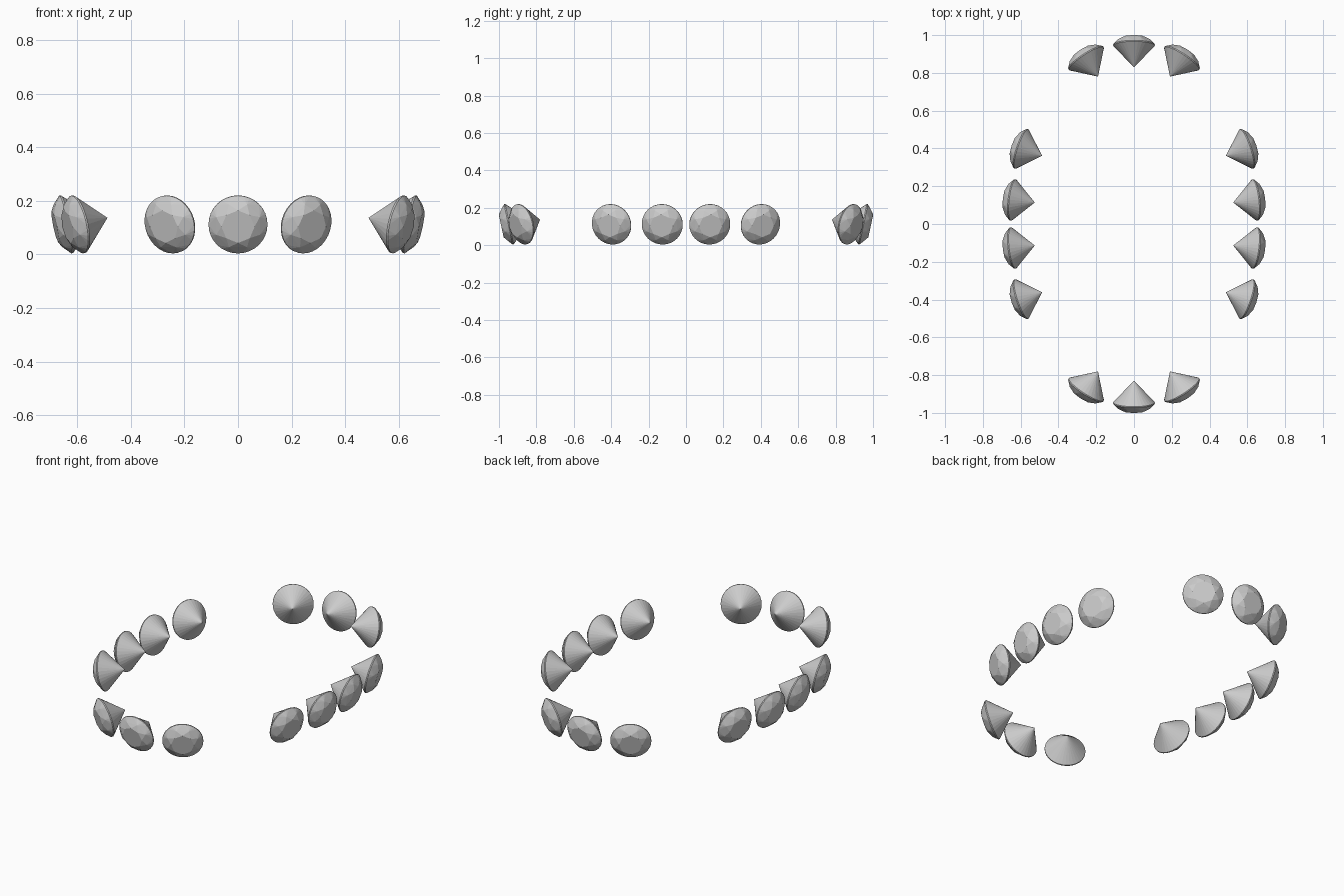
import bpy, bmesh
from math import sin, cos, pi, radians
from mathutils import Vector, Matrix

if "Cube" in bpy.data.objects:
    bpy.data.objects.remove(bpy.data.objects["Cube"])

R = 0.11       # girdle radius
TILT = 12      # crowns lean slightly downwards, in degrees


def ring(bm, n, r, z, offset=0.0):
    for i in range(n):
        a = 2 * pi * (i + offset) / n
        bm.verts.new((r * cos(a), r * sin(a), z))


def make_gem_mesh():
    # brilliant cut: flat table, crown facets, thin girdle, pointed pavilion
    bm = bmesh.new()
    ring(bm, 8, 0.062, 0.042)
    ring(bm, 8, 0.088, 0.027, 0.5)
    ring(bm, 32, R, 0.003)
    ring(bm, 32, R, -0.003)
    bm.verts.new((0, 0, -0.119))
    bmesh.ops.convex_hull(bm, input=bm.verts[:])
    bmesh.ops.dissolve_limit(bm, angle_limit=radians(0.5),
                             verts=bm.verts[:], edges=bm.edges[:])
    bmesh.ops.recalc_face_normals(bm, faces=bm.faces[:])
    mesh = bpy.data.meshes.new("gem")
    bm.to_mesh(mesh)
    bm.free()
    return mesh


gem = make_gem_mesh()


def place(name, x, y, heading):
    # turn the table outwards along the heading, tipped downwards
    h, t = radians(heading), radians(TILT)
    out = Vector((cos(h) * cos(t), sin(h) * cos(t), -sin(t)))
    side = Vector((-sin(h), cos(h), 0))
    up = out.cross(side)
    ob = bpy.data.objects.new(name, gem)
    rot = Matrix((side, up, out)).transposed().to_4x4()
    ob.matrix_world = Matrix.Translation((x, y, 0.112)) @ rot
    bpy.context.collection.objects.link(ob)


# one quadrant of the ring: x, y, outward heading
for sy, end in ((-1, "front"), (1, "back")):
    place(f"{end}_centre_gem", 0, sy * 0.947, sy * 90)
    for sx, hand in ((-1, "left"), (1, "right")):
        for part, x, y, ang in (("corner", 0.254, 0.878, 57),
                                ("outer_side", 0.597, 0.398, 18.5),
                                ("inner_side", 0.641, 0.127, 6.5)):
            heading = ang if sx > 0 else 180 - ang
            place(f"{end}_{hand}_{part}_gem", sx * x, sy * y, sy * heading)
